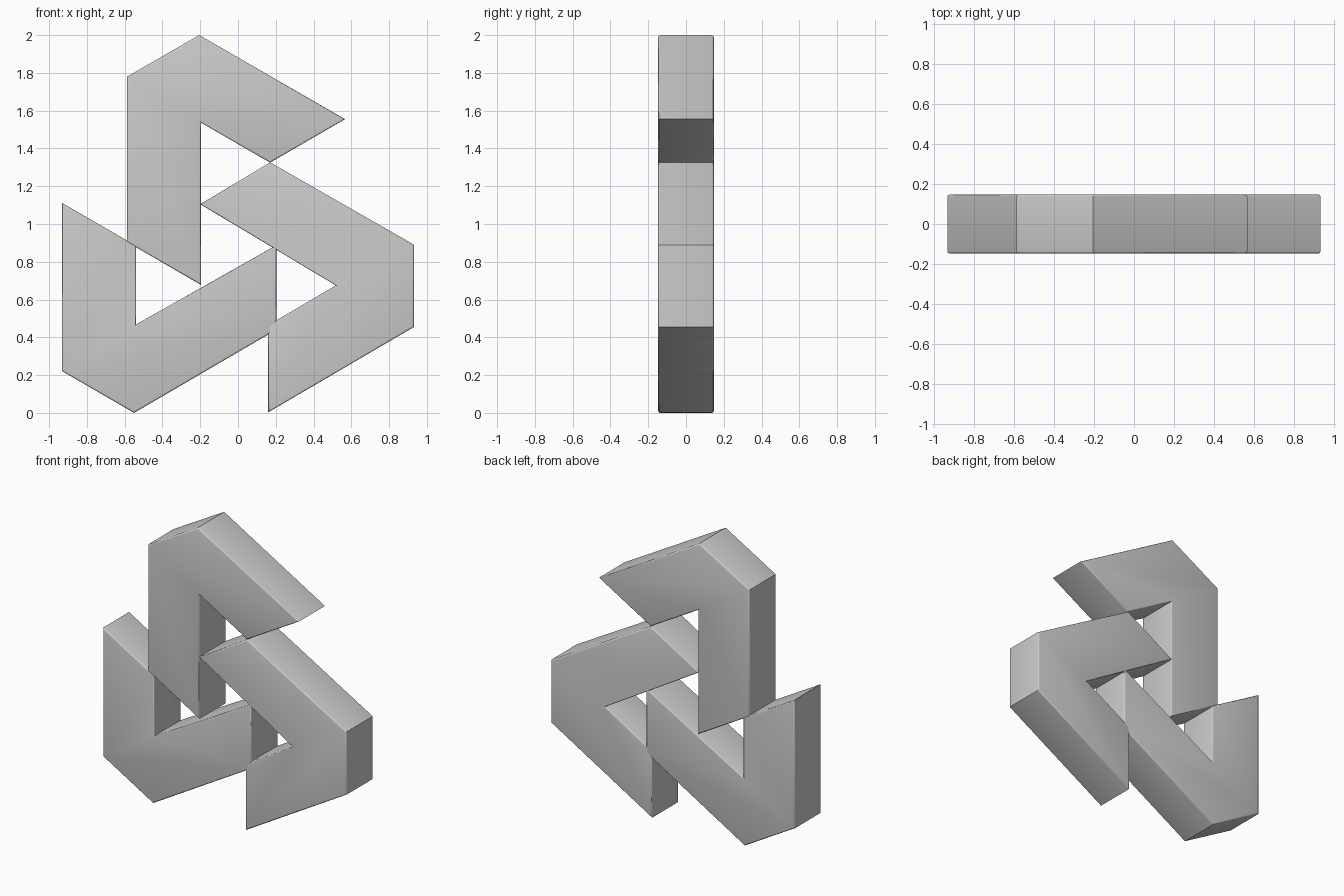
import bpy, bmesh, math

if "Cube" in bpy.data.objects:
    bpy.data.objects.remove(bpy.data.objects["Cube"])

HALF = 0.147   # half thickness along y
RIM = 0.01     # small rounded rim on front and back outlines


def hooked_plate(name, outline):
    """Extrude an (x, z) outline along y and round its front and back rims."""
    bm = bmesh.new()
    face = bm.faces.new([bm.verts.new((x, -HALF, z)) for x, z in outline])
    ext = bmesh.ops.extrude_face_region(bm, geom=[face], use_keep_orig=True)
    moved = [g for g in ext["geom"] if isinstance(g, bmesh.types.BMVert)]
    bmesh.ops.translate(bm, verts=moved, vec=(0, 2 * HALF, 0))
    bmesh.ops.recalc_face_normals(bm, faces=bm.faces)
    rims = [e for e in bm.edges
            if abs(e.verts[0].co.y - e.verts[1].co.y) < 1e-5]
    bmesh.ops.bevel(bm, geom=rims, offset=RIM, segments=3, profile=0.5,
                    affect='EDGES')
    mesh = bpy.data.meshes.new(name)
    bm.to_mesh(mesh)
    bm.free()
    obj = bpy.data.objects.new(name, mesh)
    bpy.context.collection.objects.link(obj)
    bpy.context.view_layer.objects.active = obj
    bpy.ops.object.select_all(action='DESELECT')
    obj.select_set(True)
    bpy.ops.object.shade_smooth_by_angle(angle=math.radians(35))
    return obj


# Three interlocking bent bars, each turned about 120 degrees from the last
hooked_plate("top_hook", [
    (-0.205, 2.0), (0.567, 1.555), (0.17, 1.325), (-0.195, 1.536),
    (-0.195, 0.677), (-0.588, 0.905), (-0.588, 1.78)])
hooked_plate("right_hook", [
    (0.17, 1.326), (0.932, 0.89), (0.932, 0.455), (0.16, 0.003),
    (0.16, 0.465), (0.518, 0.675), (-0.2, 1.105)])
hooked_plate("left_hook", [
    (-0.933, 1.112), (-0.54, 0.885), (-0.54, 0.468), (0.203, 0.888),
    (0.203, 0.44), (-0.55, 0.0), (-0.933, 0.222)])
